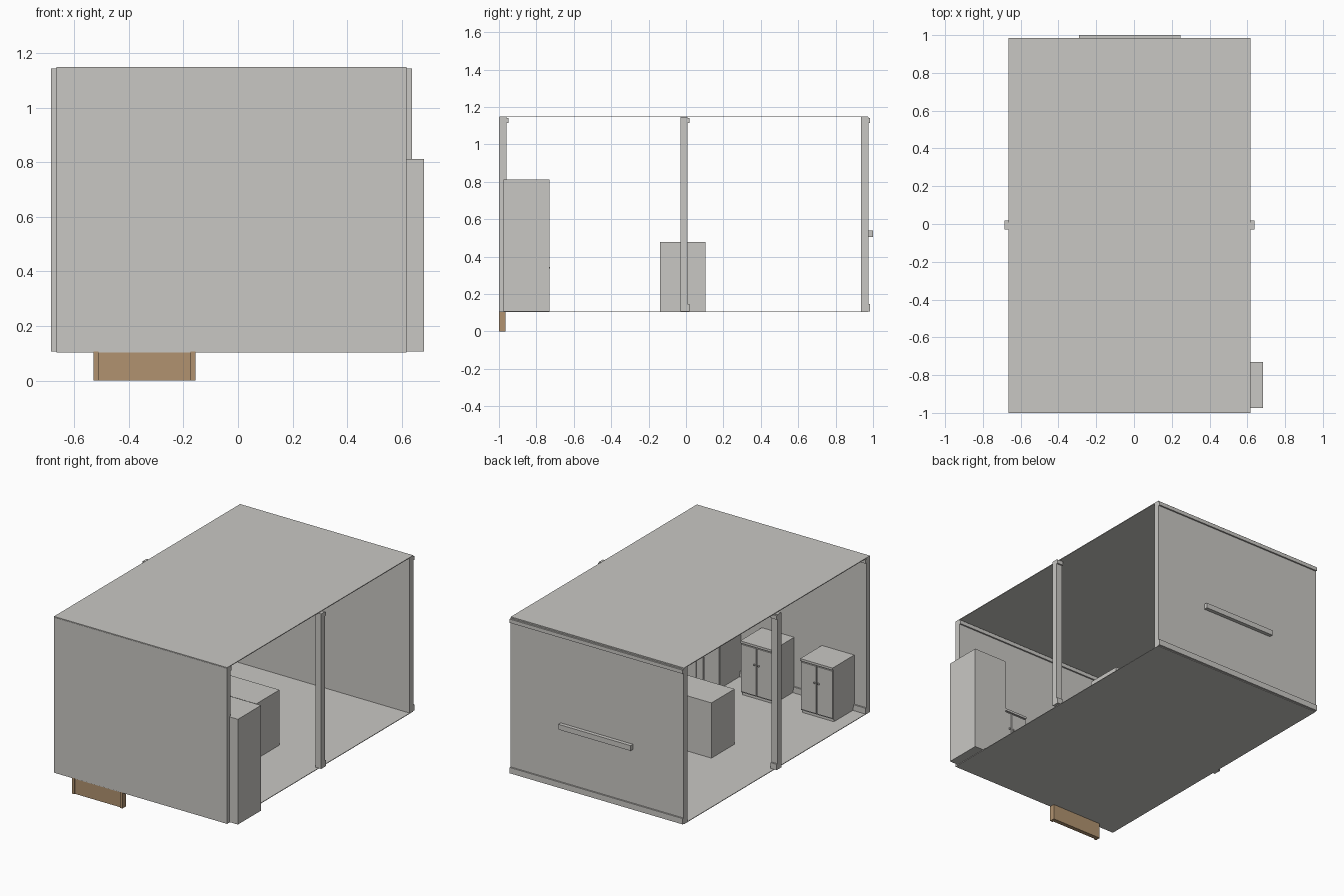
import bpy, bmesh
from mathutils import Matrix, Vector

if "Cube" in bpy.data.objects:
    bpy.data.objects.remove(bpy.data.objects["Cube"])


def material(name, rgb):
    m = bpy.data.materials.new(name)
    m.diffuse_color = (*rgb, 1)
    m.use_nodes = True
    m.node_tree.nodes["Principled BSDF"].inputs["Base Color"].default_value = m.diffuse_color
    return m


GREY = material("pale_grey", (0.584, 0.575, 0.55))
WOOD = material("light_wood", (0.44, 0.29, 0.16))


def boxes(name, mat, *extents):
    """One object made of boxes, each (x0, x1, y0, y1, z0, z1)."""
    bm = bmesh.new()
    for x0, x1, y0, y1, z0, z1 in extents:
        mid = Vector((x0 + x1, y0 + y1, z0 + z1)) / 2
        m = Matrix.Translation(mid) @ Matrix.Diagonal((x1 - x0, y1 - y0, z1 - z0, 1))
        bmesh.ops.create_cube(bm, size=1, matrix=m)
    me = bpy.data.meshes.new(name)
    bm.to_mesh(me)
    bm.free()
    me.materials.append(mat)
    ob = bpy.data.objects.new(name, me)
    bpy.context.collection.objects.link(ob)
    return ob


L, R = -0.665, 0.618      # room sides
F, T = 0.107, 1.145       # floor and ceiling heights

# Thin floor and roof
boxes("floor", GREY, (L, R, -0.998, 0.972, 0.103, F))
boxes("roof", GREY, (L, R, -0.998, 0.972, T, 1.15))

# End walls with a cornice and skirting on their +y face
for name, y in (("front", -1.0), ("back", 0.935)):
    boxes(name + "_wall", GREY, (L, R, y, y + 0.04, F, T))
    boxes(name + "_cornice", GREY, (L, R, y + 0.04, y + 0.05, 1.115, 1.14))
    boxes(name + "_skirting", GREY, (L, R, y + 0.04, y + 0.05, F, 0.146))

# Middle posts with the same trim
for name, x0, x1 in (("left", -0.685, -0.641), ("right", 0.594, 0.638)):
    boxes(name + "_post", GREY, (x0, x1, -0.03, 0.009, F, T))
    boxes(name + "_post_trim", GREY,
          (x0, x1, 0.009, 0.019, 1.115, 1.14),
          (x0, x1, 0.009, 0.019, F, 0.146))

# Shelf on the outside of the back wall
boxes("back_shelf", GREY, (-0.29, 0.245, 0.975, 1.0, 0.505, 0.54))


# Low cabinets with plinth, worktop, two doors and knobs
def cabinet(name, x):
    w, y0, y1, top = 0.24, -0.975, -0.74, 0.475
    c = x + w / 2
    boxes(name, GREY,
          (x, x + w, y0, y1, F + 0.02, top - 0.015),
          (x + 0.004, x + w - 0.004, y0, y1 - 0.01, F, F + 0.02))
    boxes(name + "_worktop", GREY, (x, x + w, y0, y1 + 0.01, top - 0.015, top))
    for side, s in (("left", -1), ("right", 1)):
        a, b = sorted((c + s * 0.004, c + s * 0.116))
        boxes(f"{name}_{side}_door", GREY, (a, b, y1, y1 + 0.007, F + 0.028, top - 0.023))
        k = c + s * 0.016
        boxes(f"{name}_{side}_knob", GREY,
              (k - 0.005, k + 0.005, y1 + 0.007, y1 + 0.014, 0.335, 0.345))


for i, x in enumerate((-0.575, -0.13, 0.265)):
    cabinet(f"cabinet_{i + 1}", x)

# Tall cupboard and free-standing island
boxes("tall_cupboard", GREY, (0.437, 0.682, -0.975, -0.73, F, 0.812))
boxes("island", GREY, (-0.262, 0.234, -0.14, 0.105, F, 0.477))

# Wooden step under the front wall: two side boards and a panel
boxes("step_sides", WOOD,
      (-0.53, -0.511, -1.0, -0.965, 0, F),
      (-0.175, -0.156, -1.0, -0.965, 0, F))
boxes("step_panel", WOOD, (-0.511, -0.175, -0.993, -0.965, 0, F))
